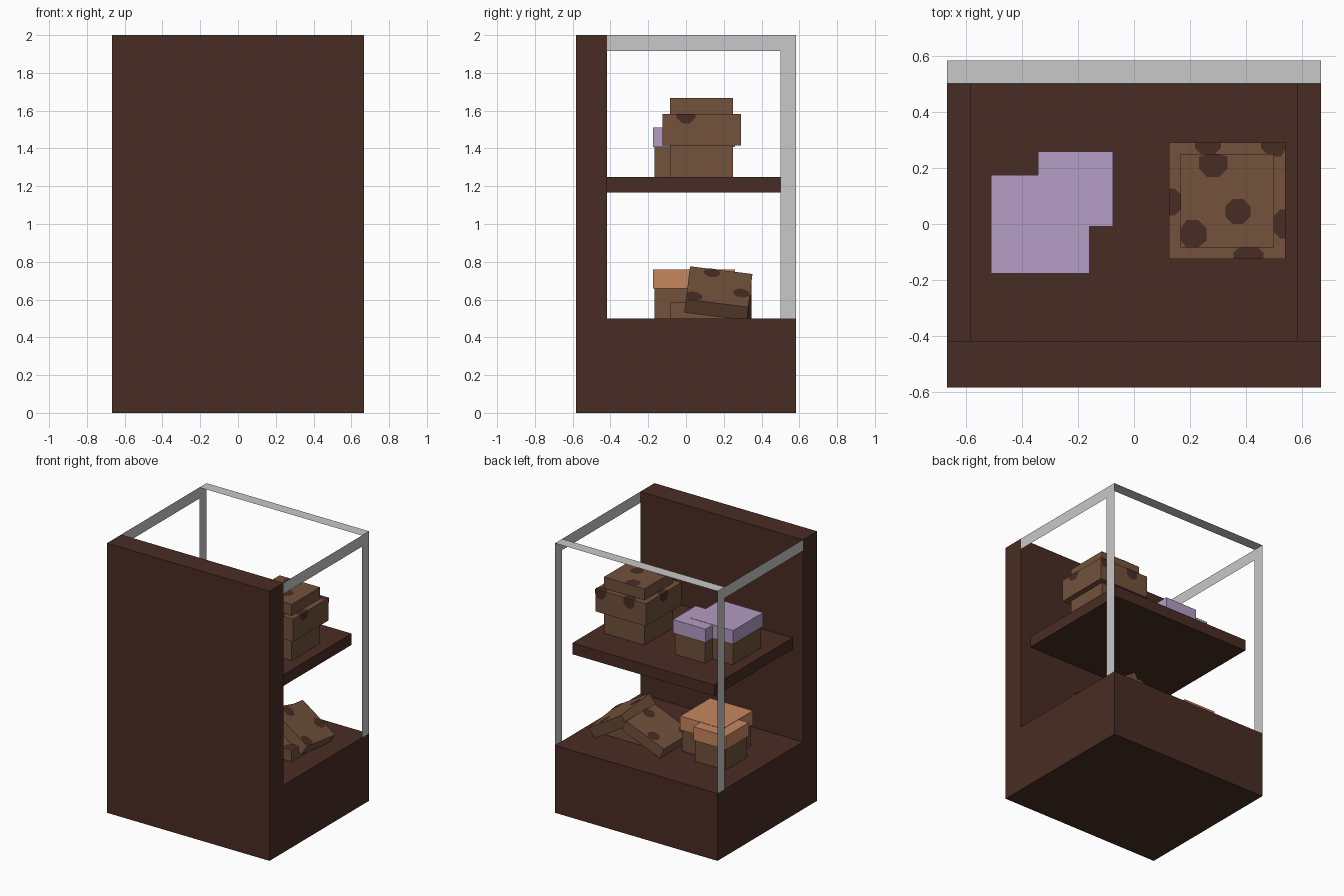
import bpy, bmesh, math
from mathutils import Matrix, Vector

if "Cube" in bpy.data.objects:
    bpy.data.objects.remove(bpy.data.objects["Cube"])


def material(name, rgb):
    lin = [(c / 255 / 12.92) if c < 10 else ((c / 255 + 0.055) / 1.055) ** 2.4 for c in rgb]
    m = bpy.data.materials.new(name)
    m.diffuse_color = (*lin, 1)
    m.use_nodes = True
    m.node_tree.nodes["Principled BSDF"].inputs["Base Color"].default_value = m.diffuse_color
    return m


DARK = material("dark_wood", (73, 44, 35))
CRUMB = material("baked_brown", (114, 82, 59))
LILAC = material("lilac_icing", (181, 156, 195))
ORANGE = material("orange_icing", (197, 135, 94))
GREY = material("grey_trim", (200, 200, 200))


def finish(name, bm, mats):
    me = bpy.data.meshes.new(name)
    bm.to_mesh(me)
    bm.free()
    for m in mats:
        me.materials.append(m)
    ob = bpy.data.objects.new(name, me)
    bpy.context.collection.objects.link(ob)
    return ob


def cube(bm, size, centre):
    bmesh.ops.create_cube(bm, size=1, matrix=Matrix.Translation(centre) @ Matrix.Diagonal((*size, 1)))


def box(name, lo, hi, mat):
    lo, hi = Vector(lo), Vector(hi)
    bm = bmesh.new()
    cube(bm, hi - lo, (lo + hi) / 2)
    return finish(name, bm, [mat])


def quads(name, faces, mat):
    bm = bmesh.new()
    for f in faces:
        bm.faces.new([bm.verts.new(p) for p in f])
    return finish(name, bm, [mat])


def spotted_block(name, size, centre, spots, rot=Matrix()):
    """Block with flat octagonal spots that wrap over any nearby edge."""
    bm = bmesh.new()
    cube(bm, size, (0, 0, 0))
    half = Vector(size) / 2
    for x, y, z, r in spots:
        c = Vector((x, y, z))
        for ax in range(3):
            for s in (-1, 1):
                if abs(c[ax] - s * half[ax]) > 0.03:
                    continue
                a, b = (ax + 1) % 3, (ax + 2) % 3
                pts = []
                for k in range(8):
                    t = math.radians(22.5 + 45 * k) * s
                    p = Vector((0, 0, 0))
                    p[ax] = s * (half[ax] + 0.002)
                    p[a] = max(-half[a], min(half[a], c[a] + r * math.cos(t)))
                    p[b] = max(-half[b], min(half[b], c[b] + r * math.sin(t)))
                    if not pts or (p - pts[-1]).length > 1e-4:
                        pts.append(p)
                if (pts[0] - pts[-1]).length < 1e-4:
                    pts.pop()
                if len(pts) > 2:
                    f = bm.faces.new([bm.verts.new(p) for p in pts])
                    f.material_index = 1
    bm.transform(Matrix.Translation(centre) @ rot)
    return finish(name, bm, [CRUMB, DARK])


# cabinet
box("front_panel", (-.667, -.583, 0), (.667, -.417, 2), DARK)
box("base", (-.667, -.417, 0), (.667, .583, .5), DARK)
box("shelf", (-.583, -.417, 1.167), (.583, .5, 1.25), DARK)

# flat trim around the open display: side uprights, side rails, rear top strip
for side, x in (("left", -.667), ("right", .667)):
    quads(side + "_trim", [
        [(x, .5, .5), (x, .583, .5), (x, .583, 2), (x, .5, 2)],
        [(x, -.417, 1.917), (x, .5, 1.917), (x, .5, 2), (x, -.417, 2)]], GREY)
quads("rear_top_trim", [[(-.667, .5, 2), (.667, .5, 2), (.667, .583, 2), (-.667, .583, 2)]], GREY)


# pairs of iced buns, one large and one small
def bun(name, x, y, w, z, icing, drop=0):
    box(name + "_cup", (x, y, z), (x + w, y + w, z + .167), CRUMB)
    e = .009
    box(name + "_icing", (x - e, y - e, z + .158), (x + w + e, y + w + e, z + .26 - drop), icing)


bun("upper_large_bun", -.5, -.167, .333, 1.25, LILAC)
bun("upper_small_bun", -.333, 0, .25, 1.25, LILAC, .002)
bun("lower_large_bun", -.417, -.167, .333, .5, ORANGE)
bun("lower_small_bun", -.5, 0, .25, .5, ORANGE, .002)

# stacked cookies on the shelf
S, T = .333, .0833
spotted_block("stack_bottom_cookie", (S, S, .167), (.333, .083, 1.333), [])
spotted_block("stack_middle_cookie", (.415, .415, .167), (.333, .083, 1.5), [
    (.2075, -.083, .083, .055), (.17, .2075, .07, .055), (-.2075, -.005, .07, .052),
    (.075, -.2075, .07, .058), (-.07, .2075, .06, .05)])
spotted_block("stack_top_cookie", (S, S, T), (.333, .083, 1.625), [
    (-.05, .135, .0417, .055), (.037, -.038, .0417, .048), (-.125, -.12, .0417, .055)])

# tumbled cookies on the base
spots = [(-.127, -.047, .0417, .045), (.04, .12, .0417, .045), (.13, -.13, .0417, .05)]
spotted_block("flat_cookie", (S, S, T), (.333, .083, .5417), spots)
spotted_block("right_leaning_cookie", (S, S, T), (.405, .1715, .633), spots,
              Matrix.Rotation(math.radians(-7), 4, 'X') @ Matrix.Rotation(math.radians(32), 4, 'Y'))
spotted_block("left_leaning_cookie", (S, S, T), (.109, .18, .601),
              [(-x, y, z, r) for x, y, z, r in spots],
              Matrix.Rotation(math.radians(-22), 4, 'Y'))
